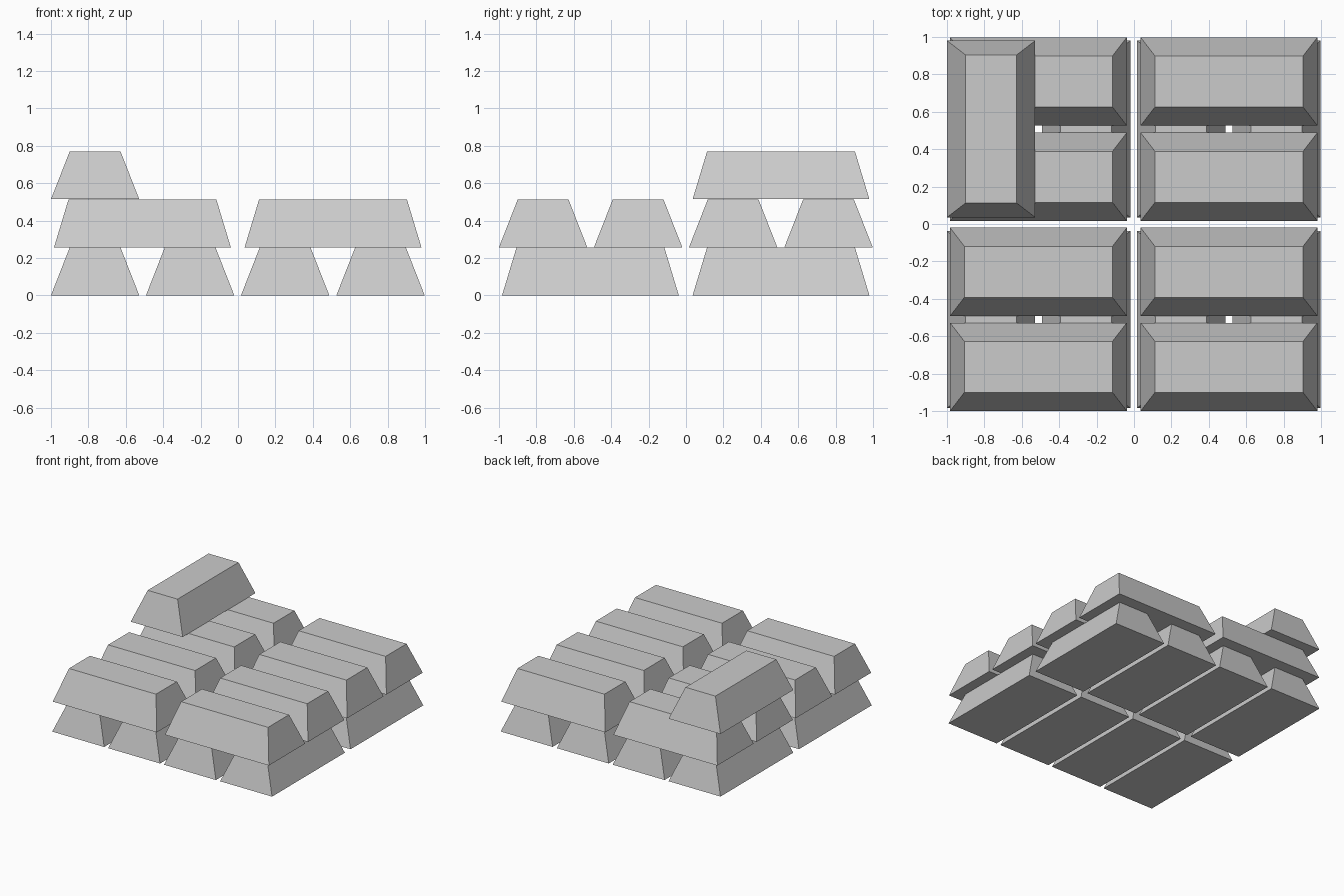
import bpy, bmesh
from math import pi
from mathutils import Matrix

if "Cube" in bpy.data.objects:
    bpy.data.objects.remove(bpy.data.objects["Cube"])

W, L, H = 0.472, 0.945, 0.255      # bar base width, length, height
INSET_W, INSET_L = 0.1, 0.077      # taper of the sides and the ends
PITCH = 0.257                      # layer spacing
ACROSS = (-0.764, -0.256, 0.252, 0.762)   # bar centres side by side
ALONG = (-0.511, 0.508)                   # bar centres end to end

# One tapered ingot, long along y, shared by all bars
bm = bmesh.new()
bmesh.ops.create_cube(bm, size=1, matrix=Matrix.Translation((0, 0, 0.5)))
for v in bm.verts:
    top = v.co.z > 0.5
    v.co.x *= W - (2 * INSET_W if top else 0)
    v.co.y *= L - (2 * INSET_L if top else 0)
    v.co.z *= H
ingot = bpy.data.meshes.new("ingot")
bm.to_mesh(ingot)
bm.free()


def add_bar(name, x, y, layer, turned=False):
    ob = bpy.data.objects.new(name, ingot)
    ob.location = (x, y, layer * PITCH)
    ob.rotation_euler.z = pi / 2 if turned else 0
    bpy.context.collection.objects.link(ob)


# Two crossed layers of eight
for a in ACROSS:
    for b in ALONG:
        add_bar("bottom_bar", a, b, 0)
        add_bar("middle_bar", b, a, 1, turned=True)

# Single bar on top at the back left
add_bar("top_bar", ACROSS[0], ALONG[1], 2)
